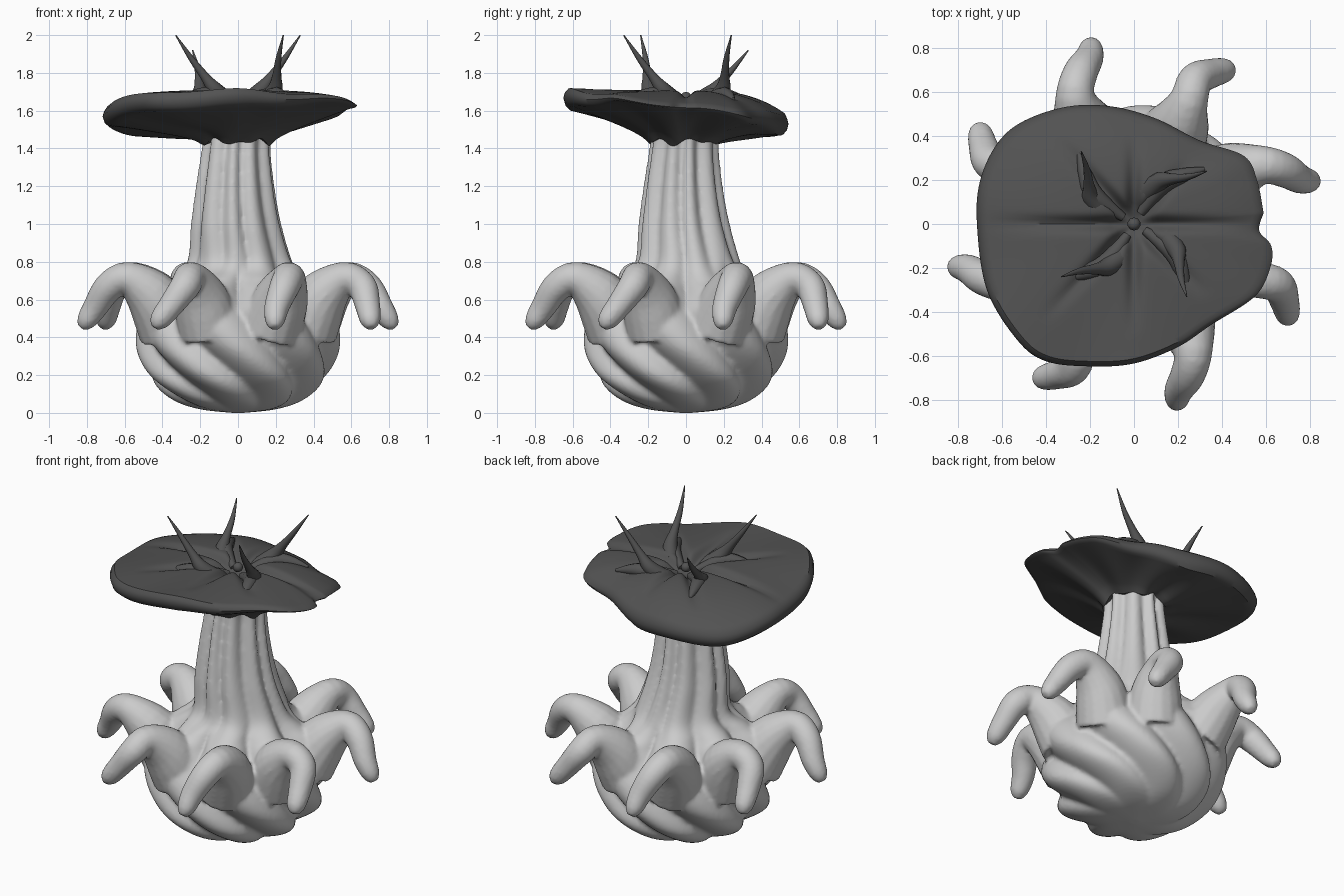
import bpy, bmesh, math
from math import sin, cos, pi, exp, atan2, hypot
from mathutils import Vector

if "Cube" in bpy.data.objects:
    bpy.data.objects.remove(bpy.data.objects["Cube"])


def spline(pts, n):
    """Catmull-Rom resampling of points of any dimension."""
    p = [pts[0]] + list(pts) + [pts[-1]]
    out = []
    for k in range(n + 1):
        u = k / n * (len(pts) - 1)
        i = min(int(u), len(pts) - 2)
        f = u - i
        out.append([0.5 * (2 * b + (c - a) * f + (2 * a - 5 * b + 4 * c - d) * f * f
                    + (3 * b - a - 3 * c + d) * f ** 3)
                    for a, b, c, d in zip(p[i], p[i + 1], p[i + 2], p[i + 3])])
    return out


def add_rings(bm, rings):
    """Skin a stack of closed rings and cap both ends."""
    rows = [[bm.verts.new(c) for c in ring] for ring in rings]
    n = len(rows[0])
    for a, b in zip(rows, rows[1:]):
        for j in range(n):
            k = (j + 1) % n
            bm.faces.new((a[j], a[k], b[k], b[j]))
    bm.faces.new(rows[0][::-1])
    bm.faces.new(rows[-1])


def add_tube(bm, path, sides, n, turn=0.0):
    """Tapered tube through (x, y, z, radius) points, turned about z."""
    pts = spline(path, n)
    rings = []
    for i, p in enumerate(pts):
        d = Vector(pts[min(i + 1, n)][:3]) - Vector(pts[max(i - 1, 0)][:3])
        d.normalize()
        u = d.cross(Vector((-p[1], p[0], 0)).normalized()).normalized()
        v = d.cross(u)
        r = max(p[3], 0.002)
        ring = []
        for j in range(sides):
            a = 2 * pi * j / sides
            c = Vector(p[:3]) + (u * cos(a) + v * sin(a)) * r
            ring.append((c.x * cos(turn) - c.y * sin(turn),
                         c.x * sin(turn) + c.y * cos(turn), c.z))
        rings.append(ring)
    add_rings(bm, rings)


def make_object(name, bm):
    bmesh.ops.recalc_face_normals(bm, faces=bm.faces)
    me = bpy.data.meshes.new(name)
    bm.to_mesh(me)
    bm.free()
    ob = bpy.data.objects.new(name, me)
    bpy.context.collection.objects.link(ob)
    return ob


def smooth(ob, deg):
    bpy.ops.object.select_all(action='DESELECT')
    ob.select_set(True)
    bpy.context.view_layer.objects.active = ob
    bpy.ops.object.shade_smooth_by_angle(angle=math.radians(deg))


# Bulb and fluted stem: radius, height, lobe depth, flute depth, sideways lean
profile = [(0.03, 0.0, 0, 0, 0), (0.20, 0.02, .10, 0, 0), (0.33, 0.07, .18, 0, 0),
           (0.445, 0.17, .18, 0, 0), (0.505, 0.30, .16, 0, 0), (0.525, 0.44, .14, 0, 0),
           (0.505, 0.55, .20, 0, 0), (0.43, 0.645, .30, .02, 0), (0.35, 0.71, .20, .06, 0),
           (0.275, 0.80, .04, .12, 0.01), (0.232, 1.0, 0, .18, -.01),
           (0.20, 1.2, 0, .22, -.015), (0.175, 1.4, 0, .24, -.01), (0.175, 1.5, 0, .24, 0)]
bm = bmesh.new()
rings = []
for r, z, lobe, flute, lean in spline(profile, 110):
    twist = 1.35 * (max(0, 0.55 - z) / 0.55) ** 1.3
    ring = []
    for j in range(144):
        a = 2 * pi * j / 144
        swirl = abs(sin(4 * (a - twist))) - 0.7
        ridge = abs(sin(5 * a + 0.5 + 0.3 * sin(4 * a))) - 0.75
        q = r * (1 + lobe * swirl + flute * ridge)
        ring.append((q * cos(a) + lean, q * sin(a) + lean, max(z, 0)))
    rings.append(ring)
add_rings(bm, rings)

# Two drooping tentacles in each quarter, with broad roots
arm_a = [(0.36, 0.17, 0.44, .17), (0.45, 0.23, 0.61, .145), (0.585, 0.268, 0.712, .09),
         (0.685, 0.245, 0.665, .08), (0.755, 0.205, 0.56, .067), (0.805, 0.195, 0.485, .052),
         (0.83, 0.192, 0.45, .025)]
arm_b = [(0.36, -0.15, 0.44, .17), (0.44, -0.20, 0.61, .145), (0.565, -0.25, 0.712, .09),
         (0.655, -0.28, 0.67, .08), (0.685, -0.35, 0.575, .068), (0.70, -0.415, 0.49, .055),
         (0.705, -0.44, 0.45, .025)]
for q in range(4):
    for arm in (arm_a, arm_b):
        add_tube(bm, arm, 16, 24, q * pi / 2)
body = make_object("bulb_stem_and_tentacles", bm)
m = body.modifiers.new("blend", 'REMESH')
m.mode, m.voxel_size, m.use_smooth_shade = 'VOXEL', 0.013, True
m = body.modifiers.new("soften", 'SMOOTH')
m.factor, m.iterations = 0.5, 3

# Cap: uneven outline seen from above, tilted down towards the back
outline = [(.59, .05), (.56, .2), (.5, .31), (.3, .38), (.1, .48), (-.1, .535), (-.3, .535),
           (-.5, .47), (-.62, .37), (-.7, .2), (-.715, 0), (-.67, -.3), (-.53, -.53),
           (-.4, -.625), (-.2, -.648), (0, -.635), (.2, -.56), (.35, -.46), (.55, -.33),
           (.62, -.2), (.625, -.1), (.57, -.03), (.59, .05)]
edge = spline(outline, 176)[:-1]
grooves = [0, .85, 1.57, 2.3, 3.14, 3.95, 4.71, 5.5]


def rim(x, y):
    mid = 1.60 + 0.03 * x - 0.12 * y + 0.008 * sin(7 * atan2(y, x))
    half = 0.06 - 0.045 * max(0, x) / 0.6
    return mid, half


def top_z(x, y, t, ex, ey):
    mid, half = rim(ex, ey)
    r, a = hypot(x, y), atan2(y, x)
    z = 1.71 + (mid + half * 0.6 - 1.71) * t ** 3 - 0.05 * exp(-(r / 0.1) ** 2)
    for k, g in enumerate(grooves):
        d = abs((a - g + pi) % (2 * pi) - pi)
        reach = 0.98 if k in (0, 4) else 0.8
        z -= 0.06 * exp(-(d * r / 0.03) ** 2) * min(1, r / .08) * max(0, 1 - t / reach)
    return z


bm = bmesh.new()
rings = []
for i in range(1, 27):
    t = 0.965 * i / 26
    rings.append([(x * t, y * t, top_z(x * t, y * t, t, x, y)) for x, y in edge])
for t, h in ((0.99, 0.3), (1.0, -0.1), (0.985, -0.65)):
    rings.append([(x * t, y * t, rim(x, y)[0] + h * rim(x, y)[1]) for x, y in edge])
for i in range(13):
    s = 1 - i / 12
    ring = []
    for x, y in edge:
        mid, half = rim(x, y)
        R, a = hypot(x, y), atan2(y, x)
        r = 0.185 + (R * 0.95 - 0.185) * s
        low = 1.435 + 0.012 * sin(5 * a) + 0.01 * sin(8 * a + 1)
        z = low + (mid - half - low) * s ** 0.7 + 0.006 * sin(9 * a) * sin(pi * s)
        ring.append((r * cos(a) - .01 * (1 - s), r * sin(a) - .01 * (1 - s), z))
    rings.append(ring)
rings.append([(0.1 * x, 0.1 * y, 1.47) for x, y in edge])
add_rings(bm, rings)
cap = make_object("cap", bm)

# Four thin horns flaring out of low ridges on the cap, plus a small central knob
bm = bmesh.new()
horn = [(0.06, 0.15, 1.65, .05), (0.12, 0.195, 1.71, .042), (0.175, 0.205, 1.78, .025),
        (0.25, 0.215, 1.88, .015), (0.33, 0.24, 2.0, .003)]
foot = [(0.03, 0.05, 1.64, .02), (0.13, 0.18, 1.677, .045), (0.22, 0.22, 1.68, .035),
        (0.32, 0.25, 1.66, .01)]
for q in range(4):
    drop = 0.08 if q == 1 else 0
    path = [(x, y, z - drop * max(0, (z - 1.6) / 0.4), r) for x, y, z, r in horn]
    add_tube(bm, path, 12, 20, q * pi / 2)
    add_tube(bm, foot, 10, 12, q * pi / 2)
knob = bmesh.ops.create_icosphere(bm, subdivisions=2, radius=0.03)
bmesh.ops.translate(bm, verts=knob["verts"], vec=(0, 0, 1.67))
horns = make_object("cap_horns", bm)

# Dark cap colour
dark = bpy.data.materials.new("dark_cap")
dark.diffuse_color = (0.085, 0.085, 0.085, 1)
dark.use_nodes = True
dark.node_tree.nodes["Principled BSDF"].inputs["Base Color"].default_value = dark.diffuse_color
for ob in (cap, horns):
    ob.data.materials.append(dark)
    smooth(ob, 40)
smooth(body, 60)
